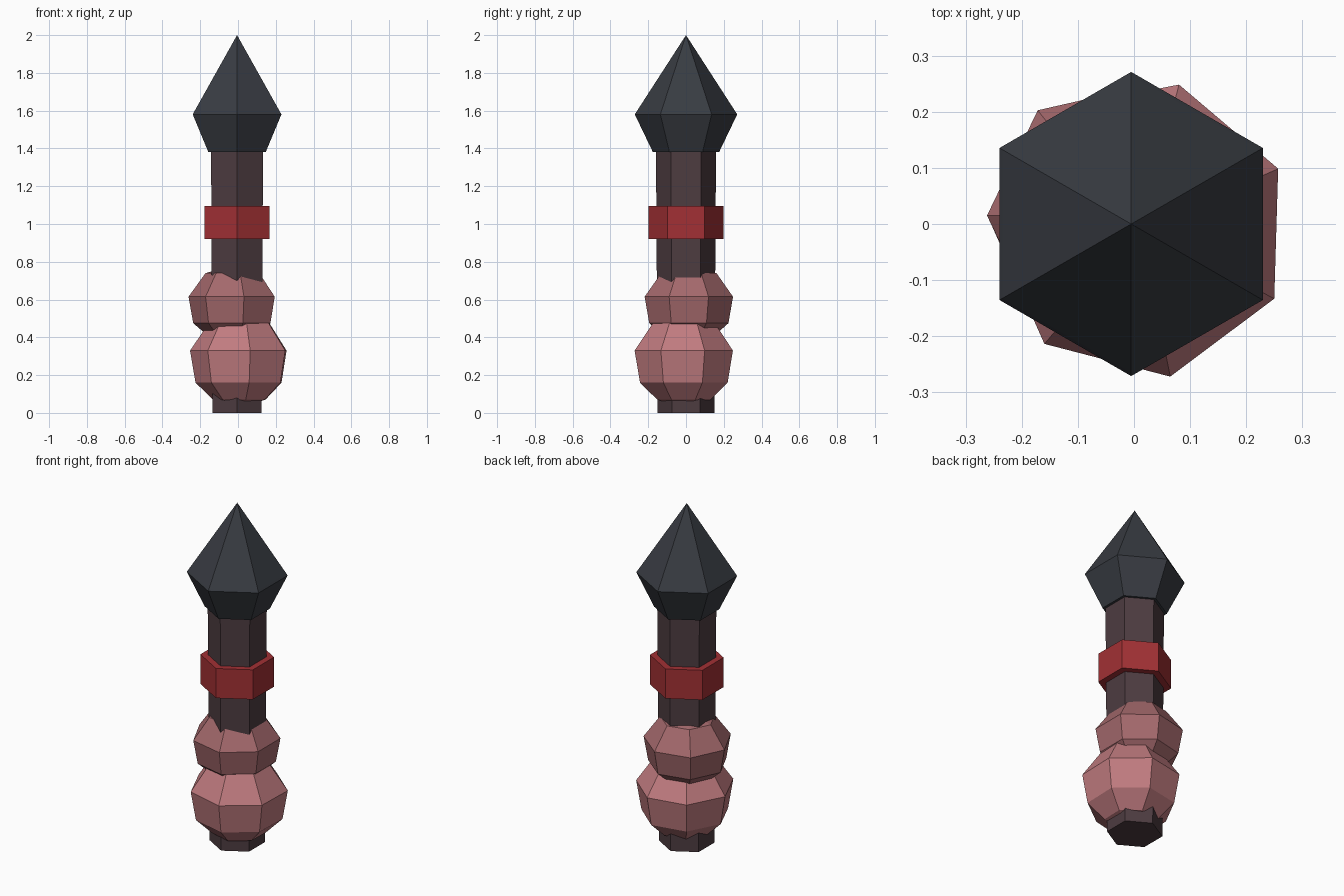
import bpy
from math import pi, cos, sin

if "Cube" in bpy.data.objects:
    bpy.data.objects.remove(bpy.data.objects["Cube"])


def material(name, rgb):
    m = bpy.data.materials.new(name)
    m.diffuse_color = (*rgb, 1)
    m.use_nodes = True
    m.node_tree.nodes["Principled BSDF"].inputs["Base Color"].default_value = m.diffuse_color
    return m


def lathe(name, profile, sides, start, centre, mat):
    """Flat-faced turned solid from (radius, z) points; radius 0 is a pole."""
    verts, rings, faces = [], [], []
    for r, z in profile:
        count = sides if r > 0 else 1
        rings.append([len(verts) + i for i in range(count)])
        for i in range(count):
            a = start + 2 * pi * i / sides
            verts.append((centre[0] + r * cos(a), centre[1] + r * sin(a), z))
    for low, high in zip(rings, rings[1:]):
        for i in range(sides):
            j = (i + 1) % sides
            if len(low) == 1:
                faces.append((low[0], high[j], high[i]))
            elif len(high) == 1:
                faces.append((low[i], low[j], high[0]))
            else:
                faces.append((low[i], low[j], high[j], high[i]))
    if len(rings[0]) > 1:
        faces.append(rings[0][::-1])
    if len(rings[-1]) > 1:
        faces.append(rings[-1])
    mesh = bpy.data.meshes.new(name)
    mesh.from_pydata(verts, [], faces)
    mesh.update()
    ob = bpy.data.objects.new(name, mesh)
    bpy.context.collection.objects.link(ob)
    mesh.materials.append(mat)
    return ob


axis = (-0.005, 0)
dark = material("dark_wood", (0.075, 0.045, 0.052))
red = material("red_band", (0.36, 0.03, 0.035))
iron = material("dark_iron", (0.04, 0.045, 0.055))
pink = material("pink", (0.53, 0.2, 0.215))
dusky = material("dusky_pink", (0.37, 0.14, 0.15))

# Hexagonal shaft, band and pointed head, each with a corner facing the front
lathe("shaft", [(0.15, 0), (0.159, 1.4)], 6, pi / 2, axis, dark)
lathe("band", [(0.198, 0.92), (0.198, 1.095)], 6, pi / 2, axis, red)
lathe("head", [(0.175, 1.38), (0.271, 1.58), (0.265, 1.59), (0, 2)],
      6, pi / 2, axis, iron)

# Two seven-sided lumps threaded on the shaft
lathe("lower_lump", [(0, 0.03), (0.145, 0.07), (0.238, 0.16), (0.267, 0.33),
                     (0.168, 0.475), (0, 0.51)],
      7, pi - 0.03, (0.013, -0.01), pink)
lathe("upper_lump", [(0, 0.37), (0.14, 0.41), (0.215, 0.475), (0.24, 0.615),
                     (0.15, 0.74), (0, 0.78)],
      7, pi, (-0.022, 0.015), dusky)
